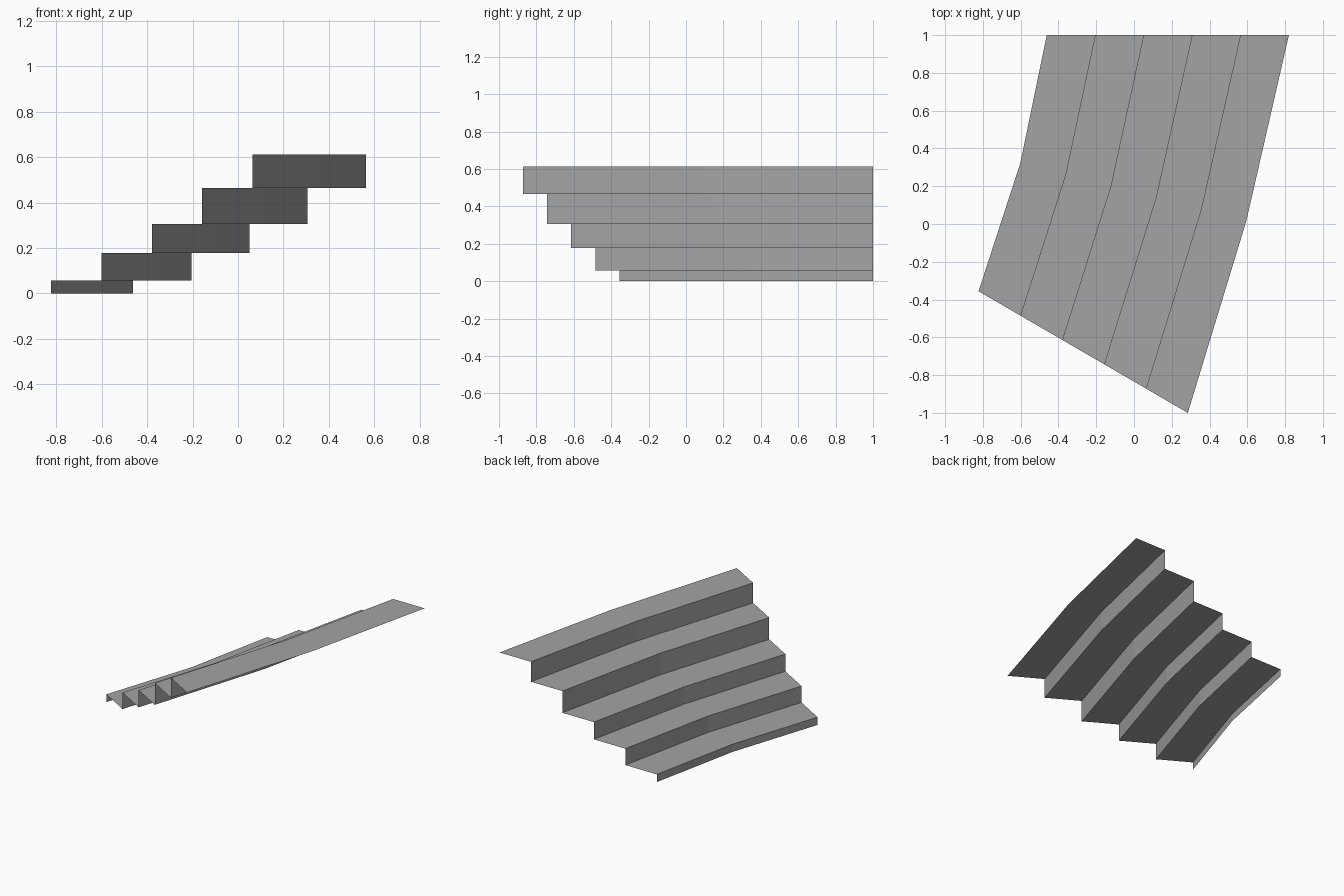
import bpy
from mathutils import Vector

cube = bpy.data.objects.get("Cube")
if cube:
    bpy.data.objects.remove(cube, do_unlink=True)

# One plain grey for the whole stair
grey = bpy.data.materials.new("stone_grey")
grey.use_nodes = True
colour = (0.37, 0.37, 0.37, 1)
grey.diffuse_color = colour
grey.node_tree.nodes["Principled BSDF"].inputs["Base Color"].default_value = colour

# Bent outlines of the lowest and the highest edge; the others lie between them
LOW_EDGE = [(-0.823, -0.356), (-0.602, 0.322), (-0.462, 1)]
HIGH_EDGE = [(0.285, -1), (0.595, 0.017), (0.82, 1)]
LEVELS = [0, 0.057, 0.178, 0.305, 0.465, 0.612]
STEPS = len(LEVELS) - 1


def edge_line(index, z):
    """Step edge number index, placed at height z."""
    t = index / STEPS
    return [Vector(a).lerp(Vector(b), t).to_3d() + Vector((0, 0, z))
            for a, b in zip(LOW_EDGE, HIGH_EDGE)]


def strip(name, first, second):
    """Sheet of flat quads spanning two edge lines."""
    n = len(first)
    faces = [(i, n + i, n + i + 1, i + 1) for i in range(n - 1)]
    mesh = bpy.data.meshes.new(name)
    mesh.from_pydata(first + second, [], faces)
    mesh.materials.append(grey)
    obj = bpy.data.objects.new(name, mesh)
    bpy.context.collection.objects.link(obj)


# Each step is a riser below its front edge and a tread up to the next edge
for s in range(STEPS):
    bottom, top = LEVELS[s], LEVELS[s + 1]
    strip(f"riser_{s + 1}", edge_line(s, bottom), edge_line(s, top))
    strip(f"tread_{s + 1}", edge_line(s, top), edge_line(s + 1, top))
